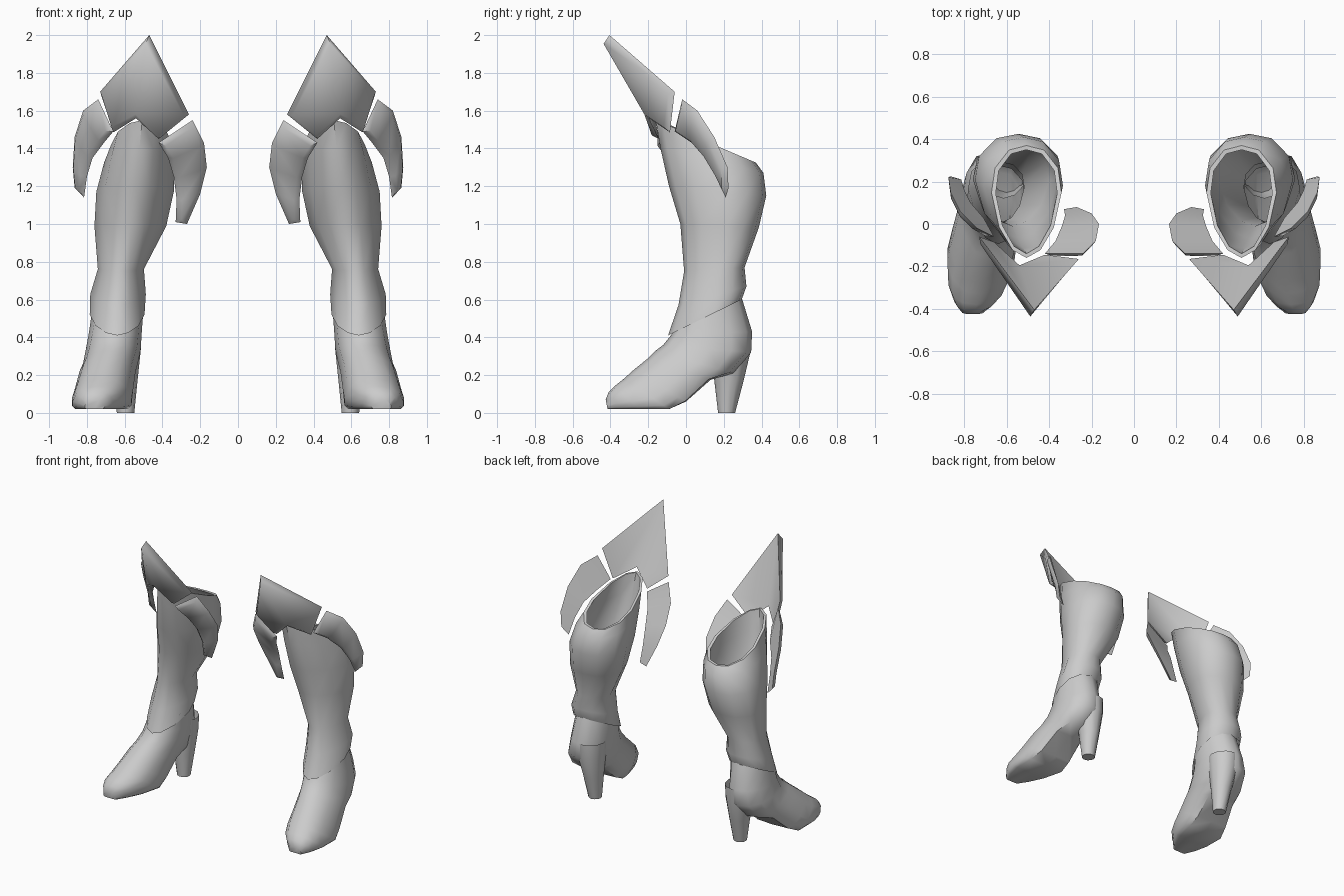
import bpy, bmesh, math
from mathutils import Vector

cube = bpy.data.objects.get("Cube")
if cube:
    bpy.data.objects.remove(cube, do_unlink=True)

grey = bpy.data.materials.new("plain_grey")
grey.use_nodes = True
colour = (0.6, 0.6, 0.6, 1)
grey.diffuse_color = colour
grey.node_tree.nodes["Principled BSDF"].inputs["Base Color"].default_value = colour


def finish(name, bm, angle):
    """Make the object, smooth it and mirror it to the other leg."""
    mesh = bpy.data.meshes.new(name)
    bm.to_mesh(mesh)
    bm.free()
    mesh.materials.append(grey)
    obj = bpy.data.objects.new(name, mesh)
    bpy.context.collection.objects.link(obj)
    bpy.ops.object.select_all(action='DESELECT')
    obj.select_set(True)
    bpy.context.view_layer.objects.active = obj
    bpy.ops.object.shade_smooth_by_angle(angle=math.radians(angle))
    mirror = obj.modifiers.new("other_leg", 'MIRROR')
    mirror.use_mirror_merge = False


# Half cross-sections: (share of half width, share of way from back to front)
ROUND = [(0, 1), (.5, .93), (.87, .75), (1, .5), (.87, .25), (.5, .07), (0, 0)]
EGG = [(0, 1), (.4, .93), (.78, .73), (1, .42), (.9, .2), (.5, .04), (0, 0)]
SOLE = [(0, 1), (.5, .94), (.85, .7), (1, .35), (1, .12), (.88, 0), (0, 0)]


def ring_points(section, front, back, cx, half):
    whole = section + [(-u, t) for u, t in section[-2:0:-1]]
    f, b = Vector((cx, *front)), Vector((cx, *back))
    return [b.lerp(f, t) + Vector((u * half, 0, 0)) for u, t in whole]


def loft(name, rings, cap_end=False, angle=50):
    bm = bmesh.new()
    loops = [[bm.verts.new(p) for p in ring] for ring in rings]
    for a, b in zip(loops, loops[1:]):
        for i in range(len(a)):
            j = (i + 1) % len(a)
            bm.faces.new((a[i], a[j], b[j], b[i]))
    if cap_end:
        bm.faces.new(loops[-1])
    bmesh.ops.recalc_face_normals(bm, faces=bm.faces)
    finish(name, bm, angle)


# Shaft: (front y, z), (back y, z), centre x, half width, from ankle to rim
shaft = [
    ((-.095, .41), (.295, .60), .64, .145),
    ((-.04, .57), (.32, .67), .635, .147),
    ((-.01, .75), (.31, .77), .62, .122),
    ((-.03, 1.0), (.385, .98), .57, .19),
    ((-.09, 1.2), (.425, 1.15), .545, .205),
    ((-.135, 1.4), (.41, 1.27), .522, .187),
    ((-.16, 1.55), (.37, 1.325), .507, .165),
]
outside = [ring_points(EGG, *r) for r in shaft]
# The lining follows the same rings, slightly smaller
inside = [ring_points(EGG, (f[0] + .02, f[1]), (b[0] - .02, b[1]), cx, w - .02)
          for f, b, cx, w in reversed(shaft)]
loft("boot_shaft", outside + inside)

# Foot: tilted rings turning from the ankle to the toe
foot = [
    ((-.03, .50), (.295, .61), .635, .135),
    ((-.08, .41), (.35, .43), .65, .14),
    ((-.12, .36), (.345, .32), .66, .145),
    ((-.16, .33), (.25, .21), .675, .145),
    ((-.20, .29), (.13, .175), .69, .148),
    ((-.28, .225), (.0, .06), .71, .155),
    ((-.33, .18), (-.09, .02), .722, .158),
    ((-.38, .14), (-.24, .02), .74, .135),
    ((-.41, .11), (-.34, .02), .753, .095),
    ((-.425, .07), (-.415, .02), .76, .05),
]
foot_rings = []
for i, ring in enumerate(foot):
    k = min(1, max(0, (i - 1) / 5))
    section = [(a + (c - a) * k, b + (d - b) * k)
               for (a, b), (c, d) in zip(ROUND, SOLE)]
    foot_rings.append(ring_points(section, *ring))
loft("boot_foot", foot_rings, cap_end=True)

# Tapered heel
heel = [
    ((.12, .43), (.348, .43), .615, .105),
    ((.13, .33), (.343, .33), .61, .095),
    ((.15, .17), (.305, .17), .60, .068),
    ((.17, 0), (.26, 0), .595, .046),
]
loft("boot_heel", [ring_points(ROUND, *r) for r in heel], cap_end=True)


def plate(name, edge_a, edge_b, outward):
    """Strip between two edges with a bevelled raised front and flat back."""
    bm = bmesh.new()
    a = [bm.verts.new(p) for p in edge_a]
    b = [bm.verts.new(p) for p in edge_b]
    for i in range(len(a) - 1):
        bm.faces.new((a[i], a[i + 1], b[i + 1], b[i]))
    bm.normal_update()
    front = list(bm.faces)
    if sum(f.normal.dot(Vector(outward)) for f in front) < 0:
        bmesh.ops.reverse_faces(bm, faces=front)
    copy = bmesh.ops.duplicate(bm, geom=front)["geom"]
    back = [g for g in copy if isinstance(g, bmesh.types.BMFace)]
    bmesh.ops.reverse_faces(bm, faces=back)
    bm.normal_update()
    bmesh.ops.inset_region(bm, faces=front, thickness=.025, depth=.025,
                           use_boundary=True, use_even_offset=True)
    bmesh.ops.remove_doubles(bm, verts=bm.verts, dist=.0005)
    finish(name, bm, 60)


# Pointed centre plate, creased down the middle
plate("centre_plate",
      [(.26, -.165, 1.58), (.47, -.405, 2.0), (.73, -.06, 1.70)],
      [(.42, -.145, 1.45), (.54, -.195, 1.56), (.66, -.085, 1.485)],
      (0, -1, 0))

# Curved side plates
plate("inner_side_plate",
      [(.24, -.14, 1.55), (.18, -.08, 1.43), (.165, 0, 1.30),
       (.20, .05, 1.16), (.27, .08, 1.0)],
      [(.42, -.14, 1.43), (.37, -.08, 1.35), (.34, -.01, 1.25),
       (.325, .04, 1.13), (.33, .07, 1.01)],
      (-.3, -1, 0))
plate("outer_side_plate",
      [(.74, -.02, 1.66), (.82, .06, 1.60), (.865, .15, 1.46),
       (.875, .22, 1.30), (.865, .225, 1.19)],
      [(.66, -.06, 1.49), (.71, .03, 1.43), (.77, .10, 1.35),
       (.80, .16, 1.25), (.815, .21, 1.14)],
      (1, -.5, 0))
